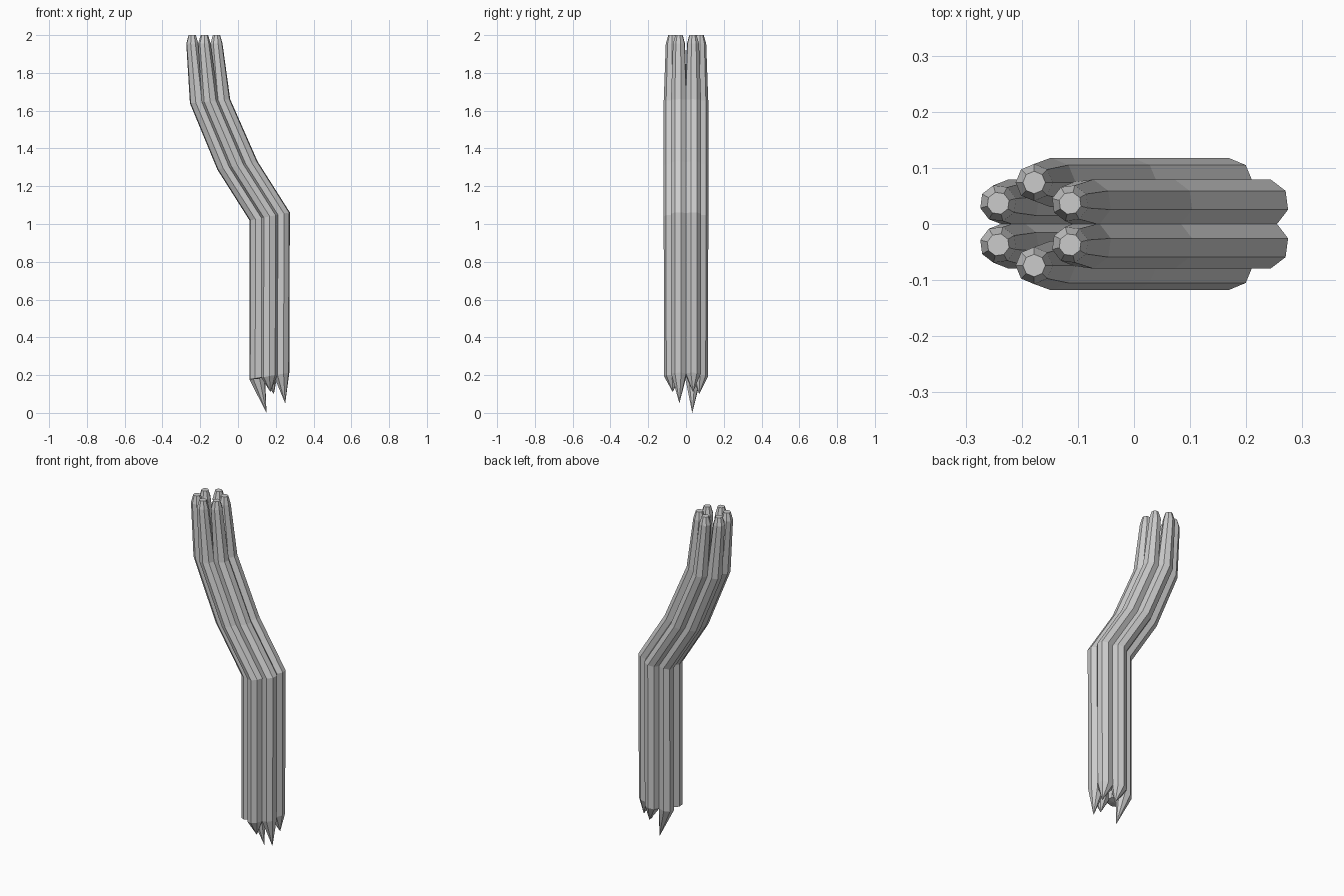
import bpy, bmesh
from math import cos, sin, radians

cube = bpy.data.objects.get("Cube")
if cube:
    bpy.data.objects.remove(cube)

grey = bpy.data.materials.new("stone_grey")
grey.use_nodes = True
COLOUR = (0.6, 0.6, 0.6, 1)
grey.diffuse_color = COLOUR
grey.node_tree.nodes["Principled BSDF"].inputs["Base Color"].default_value = COLOUR

SIDES = 8
SPREAD = 0.074  # distance of each column from the bundle's centre line

# bundle stations: centre x, centre z, ring tilt (dz/dx), column radius
PATH = [
    (0.166, 0.195, 0.17, 0.043),
    (0.168, 1.04, 0.2, 0.044),
    (-0.003, 1.31, 0.2, 0.044),
    (-0.148, 1.65, 0.1, 0.044),
    (-0.178, 1.955, 0.0, 0.033),
    (-0.178, 2.0, 0.0, 0.02),
]

# columns: name, angle round the bundle, bottom point
COLUMNS = [
    ("left_back_column", 30, (0.25, 0.037, 0.11)),
    ("back_column", 90, (0.19, 0.07, 0.10)),
    ("right_back_column", 150, (0.151, 0.033, 0.0)),
    ("right_front_column", 210, (0.105, -0.037, 0.18)),
    ("front_column", 270, (0.172, -0.07, 0.11)),
    ("left_front_column", 330, (0.25, -0.035, 0.05)),
]


def add_column(name, angle, tip):
    """Bent eight-sided column with a chamfered top and a pointed foot."""
    a = radians(angle)
    bm = bmesh.new()
    rings = []
    for cx, cz, tilt, radius in PATH:
        ring = []
        for i in range(SIDES):
            b = a + radians(360 / SIDES * i)
            dx = SPREAD * cos(a) + radius * cos(b)
            y = SPREAD * sin(a) + radius * sin(b)
            ring.append(bm.verts.new((cx + dx, y, cz + tilt * dx)))
        rings.append(ring)
    for low, high in zip(rings, rings[1:]):
        for i in range(SIDES):
            j = (i + 1) % SIDES
            bm.faces.new((low[i], low[j], high[j], high[i]))
    bm.faces.new(rings[-1])
    point = bm.verts.new(tip)
    for i in range(SIDES):
        bm.faces.new((rings[0][(i + 1) % SIDES], rings[0][i], point))
    bmesh.ops.recalc_face_normals(bm, faces=bm.faces)
    mesh = bpy.data.meshes.new(name)
    bm.to_mesh(mesh)
    bm.free()
    mesh.materials.append(grey)
    bpy.context.collection.objects.link(bpy.data.objects.new(name, mesh))


for column in COLUMNS:
    add_column(*column)
